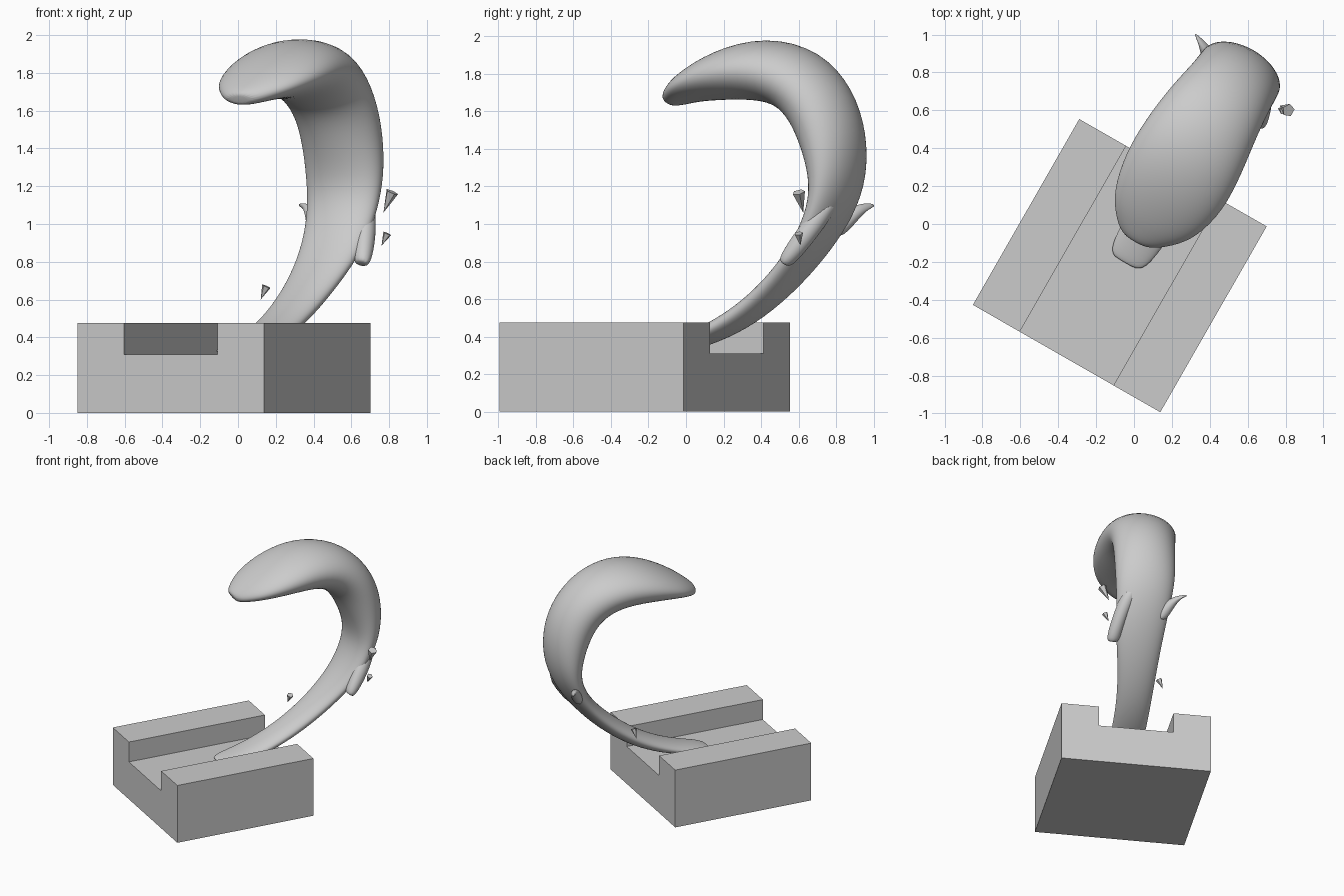
import bpy, bmesh
from math import sin, cos, pi, radians
from mathutils import Vector

if "Cube" in bpy.data.objects:
    bpy.data.objects.remove(bpy.data.objects["Cube"])

ANG = radians(60.2)
U = Vector((cos(ANG), sin(ANG), 0))    # along the slot
W = Vector((sin(ANG), -cos(ANG), 0))   # across the slot
Z = Vector((0, 0, 1))


def place(s, v, z):
    return U * s + W * v + Z * z


def finish(name, bm):
    bmesh.ops.recalc_face_normals(bm, faces=bm.faces)
    me = bpy.data.meshes.new(name)
    bm.to_mesh(me)
    bm.free()
    ob = bpy.data.objects.new(name, me)
    bpy.context.collection.objects.link(ob)
    return ob


def loft(name, path, n):
    """Elliptical tube through (s, v, z, half depth, half width) stations."""
    bm = bmesh.new()
    rings = []
    for i, (s, v, z, a, b) in enumerate(path):
        p, q = path[max(i - 1, 0)], path[min(i + 1, len(path) - 1)]
        t = Vector((q[0] - p[0], q[2] - p[2])).normalized()
        ring = []
        for k in range(n):
            th = 2 * pi * k / n
            d = a * sin(th)
            ring.append(bm.verts.new(place(s + t.y * d, v + b * cos(th), z - t.x * d)))
        rings.append(ring)
    for r0, r1 in zip(rings, rings[1:]):
        for k in range(n):
            bm.faces.new((r0[k], r0[(k + 1) % n], r1[(k + 1) % n], r1[k]))
    for ring, (s, v, z, a, b) in ((rings[0], path[0]), (rings[-1], path[-1])):
        c = bm.verts.new(place(s, v, z))
        for k in range(n):
            bm.faces.new((ring[k], ring[(k + 1) % n], c))
    for f in bm.faces:
        f.smooth = True
    ob = finish(name, bm)
    m = ob.modifiers.new("smooth", 'SUBSURF')
    m.levels = m.render_levels = 2
    return ob


# Slotted base block: U profile pushed along the slot direction
bm = bmesh.new()
prof = [(-.57, 0), (.57, 0), (.57, .475), (.285, .475), (.285, .31),
        (-.285, .31), (-.285, .475), (-.57, .475)]
face = bm.faces.new([bm.verts.new(place(-.793, .044 + v, z)) for v, z in prof])
ext = bmesh.ops.extrude_face_region(bm, geom=[face])
bmesh.ops.translate(bm, vec=U * 1.13,
                    verts=[g for g in ext['geom'] if isinstance(g, bmesh.types.BMVert)])
finish("base_block", bm)

# Curling hook: thin foot in the slot, rising stem, broad drooping end
loft("curved_hook", [
    (-.20, .06, .325, .015, .09), (-.12, .065, .335, .03, .12),
    (.05, .07, .365, .045, .13), (.25, .07, .435, .055, .13),
    (.45, .075, .54, .063, .135), (.66, .09, .70, .066, .155),
    (.84, .105, .89, .07, .19), (.95, .095, 1.08, .09, .21),
    (.985, .09, 1.25, .125, .23), (.96, .09, 1.45, .165, .235),
    (.88, .085, 1.64, .18, .24), (.73, .07, 1.78, .18, .265),
    (.52, .07, 1.83, .172, .295), (.30, .075, 1.80, .14, .305),
    (.10, .07, 1.74, .09, .255), (0, .06, 1.695, .062, .175),
    (-.07, .05, 1.66, .04, .09)], 20)

# Two barbs growing from the stem
loft("right_barb", [(1.0, .20, 1.12, .05, .06), (.93, .25, 1.0, .06, .06),
                    (.84, .29, .87, .055, .055), (.78, .305, .79, .04, .05)], 10)
loft("left_barb", [(.90, -.04, .95, .04, .05), (.96, -.09, 1.04, .045, .05),
                   (1.0, -.14, 1.09, .03, .04), (1.03, -.21, 1.10, .01, .015)], 10)

# Loose splinters beside the stem
for i, (tip, top, r) in enumerate([((.77, .625, 1.06), (.815, .60, 1.17), .035),
                                   ((.76, .61, .885), (.79, .60, .95), .024),
                                   ((.12, .48, .60), (.15, .47, .67), .025)]):
    tip, top = Vector(tip), Vector(top)
    bpy.ops.mesh.primitive_cone_add(vertices=5, radius1=r, radius2=0,
                                    depth=(tip - top).length, location=(tip + top) / 2)
    ob = bpy.context.object
    ob.name = f"splinter_{i + 1}"
    ob.rotation_euler = (tip - top).to_track_quat('Z', 'Y').to_euler()
